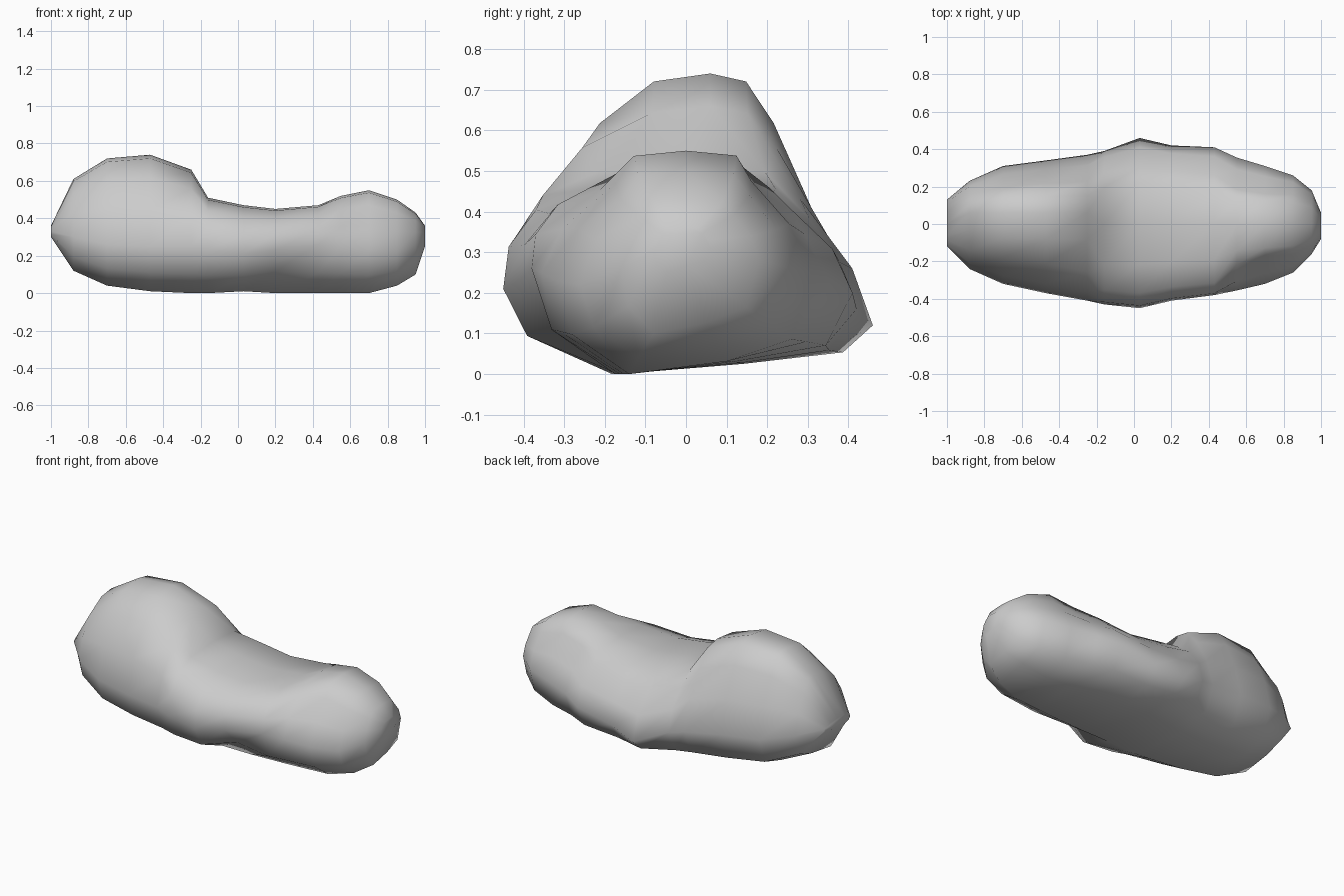
import bpy
import bmesh

cube = bpy.data.objects.get("Cube")
if cube:
    bpy.data.objects.remove(cube, do_unlink=True)

# Stone colour
stone = bpy.data.materials.new("grey_stone")
stone.use_nodes = True
GREY = (0.6, 0.6, 0.6, 1)
stone.diffuse_color = GREY
bsdf = next(n for n in stone.node_tree.nodes if n.type == "BSDF_PRINCIPLED")
bsdf.inputs["Base Color"].default_value = GREY
bsdf.inputs["Roughness"].default_value = 0.9

# Sections: x, front y, back y, bottom z, front widest z, back widest z,
# top z, front shoulder width, back shoulder width, crown width
SECTIONS = [
    (-1.0, -.12, .13, .30, .33, .33, .36, .7, .7, .5),
    (-.88, -.24, .23, .12, .30, .31, .61, .65, .6, .3),
    (-.70, -.32, .31, .04, .26, .27, .72, .62, .58, .35),
    (-.47, -.37, .34, .01, .25, .25, .74, .62, .58, .32),
    (-.25, -.41, .37, .0, .25, .22, .66, .66, .56, .3),
    (-.16, -.43, .39, .0, .23, .2, .51, .82, .72, .5),
    (.03, -.45, .46, .01, .21, .12, .47, .82, .66, .48),
    (.2, -.41, .42, .0, .23, .16, .45, .82, .68, .5),
    (.43, -.38, .41, .0, .26, .2, .47, .83, .64, .5),
    (.55, -.355, .355, .0, .25, .23, .52, .6, .52, .4),
    (.70, -.32, .31, .0, .23, .25, .55, .54, .52, .4),
    (.85, -.26, .26, .04, .22, .26, .50, .62, .6, .45),
    (.95, -.16, .18, .10, .26, .28, .43, .7, .65, .5),
    (1.0, -.08, .06, .25, .30, .31, .36, .7, .7, .5),
]
FRONT_UNDERSIDE = [(.38, 0), (.86, .42), (1, 1)]
BACK_UNDERSIDE = [(.38, .07), (.85, .3), (1, 1)]


def flank(x, side_y, bottom, wide, top, shoulder, crown, crest, underside):
    """Outline of one flank, from the underside up to beside the crest."""
    mid = -.03
    upper = [((1 + shoulder) / 2 + .06, .4), (shoulder, .75), (crown, .96)]
    pts = [(x, mid + (side_y - mid) * w, bottom + (wide - bottom) * h)
           for w, h in underside]
    for w, h in upper:
        centre = crest * h
        pts.append((x, centre + (side_y - centre) * w, wide + (top - wide) * h))
    return pts


# Boulder: loft through the sections
bm = bmesh.new()
rings = []
for (x, front, back, bottom, wide_f, wide_b, top,
     shoulder_f, shoulder_b, crown) in SECTIONS:
    # The taller lobe leans towards the back
    crest = .06 if -.9 < x < -.2 else 0
    near = flank(x, front, bottom, wide_f, top, shoulder_f, crown, crest, FRONT_UNDERSIDE)
    far = flank(x, back, bottom + .015, wide_b, top, shoulder_b, crown, crest, BACK_UNDERSIDE)
    outline = near + [(x, crest, top)] + far[::-1]
    rings.append([bm.verts.new(p) for p in outline])

for a, b in zip(rings, rings[1:]):
    for i in range(len(a)):
        j = (i + 1) % len(a)
        bm.faces.new((a[i], a[j], b[j], b[i]))
for end in (rings[0], rings[-1]):
    bm.faces.new(end)

# Crease in the lower front where the two lobes meet
for v in bm.verts:
    if abs(v.co.x - .2) < .02 and v.co.y < -.25 and v.co.z < .15:
        v.co.y += .06
        v.co.z += .02

bmesh.ops.recalc_face_normals(bm, faces=bm.faces)
for f in bm.faces:
    f.smooth = True
mesh = bpy.data.meshes.new("boulder")
bm.to_mesh(mesh)
bm.free()
mesh.materials.append(stone)
boulder = bpy.data.objects.new("boulder", mesh)
bpy.context.collection.objects.link(boulder)
